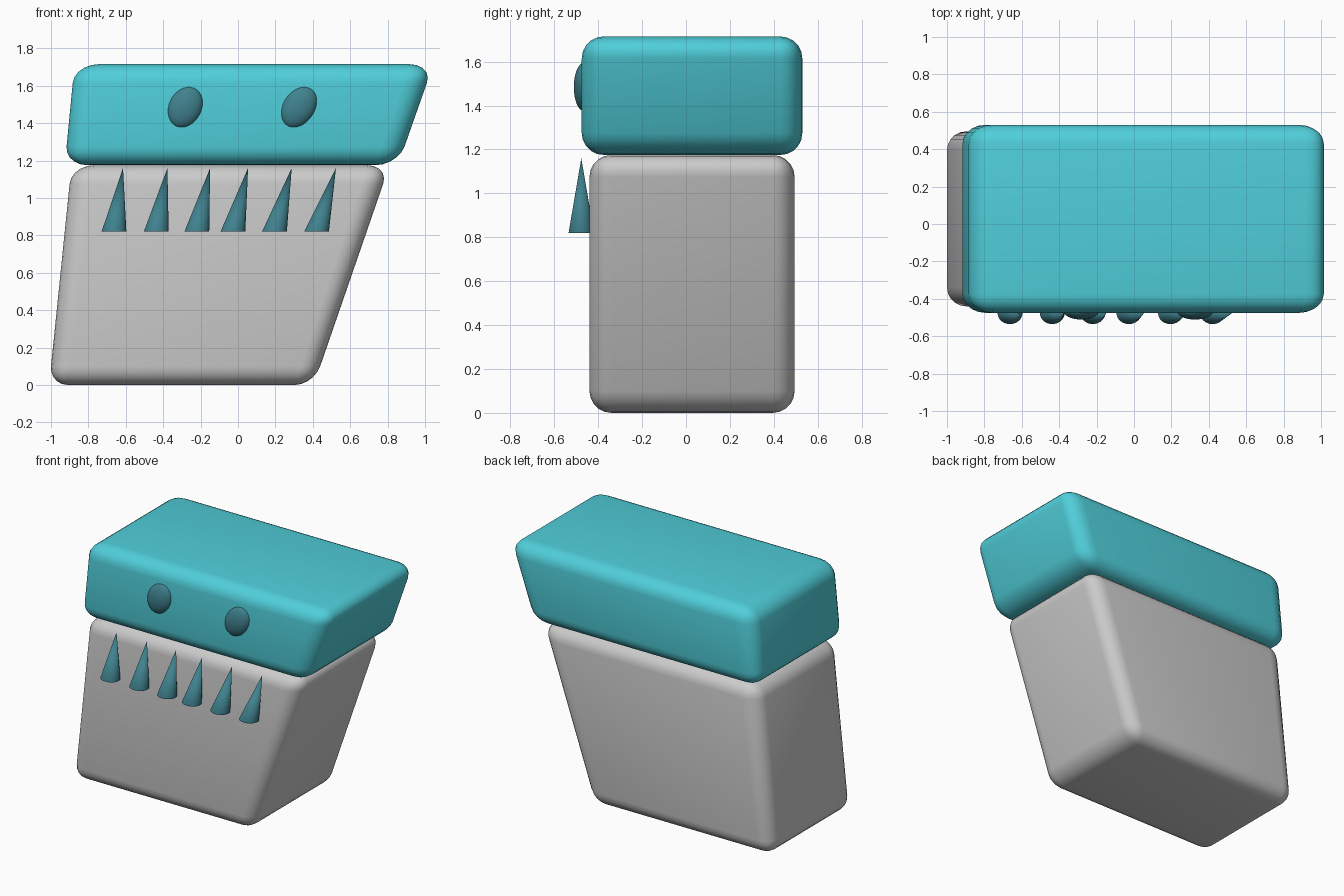
import bpy, bmesh, math
from mathutils import Matrix, Vector

if "Cube" in bpy.data.objects:
    bpy.data.objects.remove(bpy.data.objects["Cube"])

# The whole model leans: the left side slightly, the right side strongly
LEFT, SLOPE = -1.01, 0.102
GAIN = 0.172


def lean(co):
    return Vector((co.x + co.z * (SLOPE + (co.x - LEFT) * GAIN), co.y, co.z))


def unlean(x, z):
    return (x - z * (SLOPE - LEFT * GAIN)) / (1 + z * GAIN)


def material(name, rgb):
    m = bpy.data.materials.new(name)
    m.diffuse_color = (*rgb, 1)
    m.use_nodes = True
    m.node_tree.nodes["Principled BSDF"].inputs["Base Color"].default_value = m.diffuse_color
    return m


def finish(bm, name, mat, angle=40):
    for v in bm.verts:
        v.co = lean(v.co)
    me = bpy.data.meshes.new(name)
    bm.to_mesh(me)
    bm.free()
    ob = bpy.data.objects.new(name, me)
    bpy.context.collection.objects.link(ob)
    if mat:
        me.materials.append(mat)
    bpy.ops.object.select_all(action='DESELECT')
    ob.select_set(True)
    bpy.context.view_layer.objects.active = ob
    bpy.ops.object.shade_smooth_by_angle(angle=math.radians(angle))


def rounded_box(name, lo, hi, radius, mat=None):
    lo, hi = Vector(lo), Vector(hi)
    bm = bmesh.new()
    bmesh.ops.create_cube(bm, size=1, matrix=Matrix.Translation((lo + hi) / 2)
                          @ Matrix.Diagonal((*(hi - lo), 1)))
    bmesh.ops.bevel(bm, geom=bm.edges[:], offset=radius, segments=5,
                    profile=0.5, affect='EDGES')
    finish(bm, name, mat)


teal = material("teal", (0.08, 0.62, 0.70))
dark_teal = material("dark_teal", (0.05, 0.22, 0.27))

# Body and overhanging lid
rounded_box("body", (-1.01, -0.44, 0), (0.405, 0.495, 1.175), 0.1)
rounded_box("lid", (-1.04, -0.475, 1.175), (0.442, 0.53, 1.715), 0.1, teal)

# Flattened eyes on the front of the lid
for side, x in (("left", -0.282), ("right", 0.326)):
    bm = bmesh.new()
    z = 1.485
    bmesh.ops.create_uvsphere(
        bm, u_segments=32, v_segments=16, radius=1,
        matrix=Matrix.Translation((unlean(x, z), -0.465, z))
        @ Matrix.Diagonal((0.074, 0.046, 0.11, 1)))
    finish(bm, side + "_eye", dark_teal)

# Row of upright pointed teeth under the lid
for i, x in enumerate((-0.663, -0.437, -0.22, -0.027, 0.195, 0.42)):
    bm = bmesh.new()
    bmesh.ops.create_cone(
        bm, cap_ends=True, segments=32, radius1=0.058, radius2=0, depth=0.34,
        matrix=Matrix.Translation((unlean(x, 0.82), -0.477, 0.99)))
    bmesh.ops.remove_doubles(bm, verts=bm.verts[:], dist=1e-5)
    finish(bm, f"tooth_{i + 1}", dark_teal)
